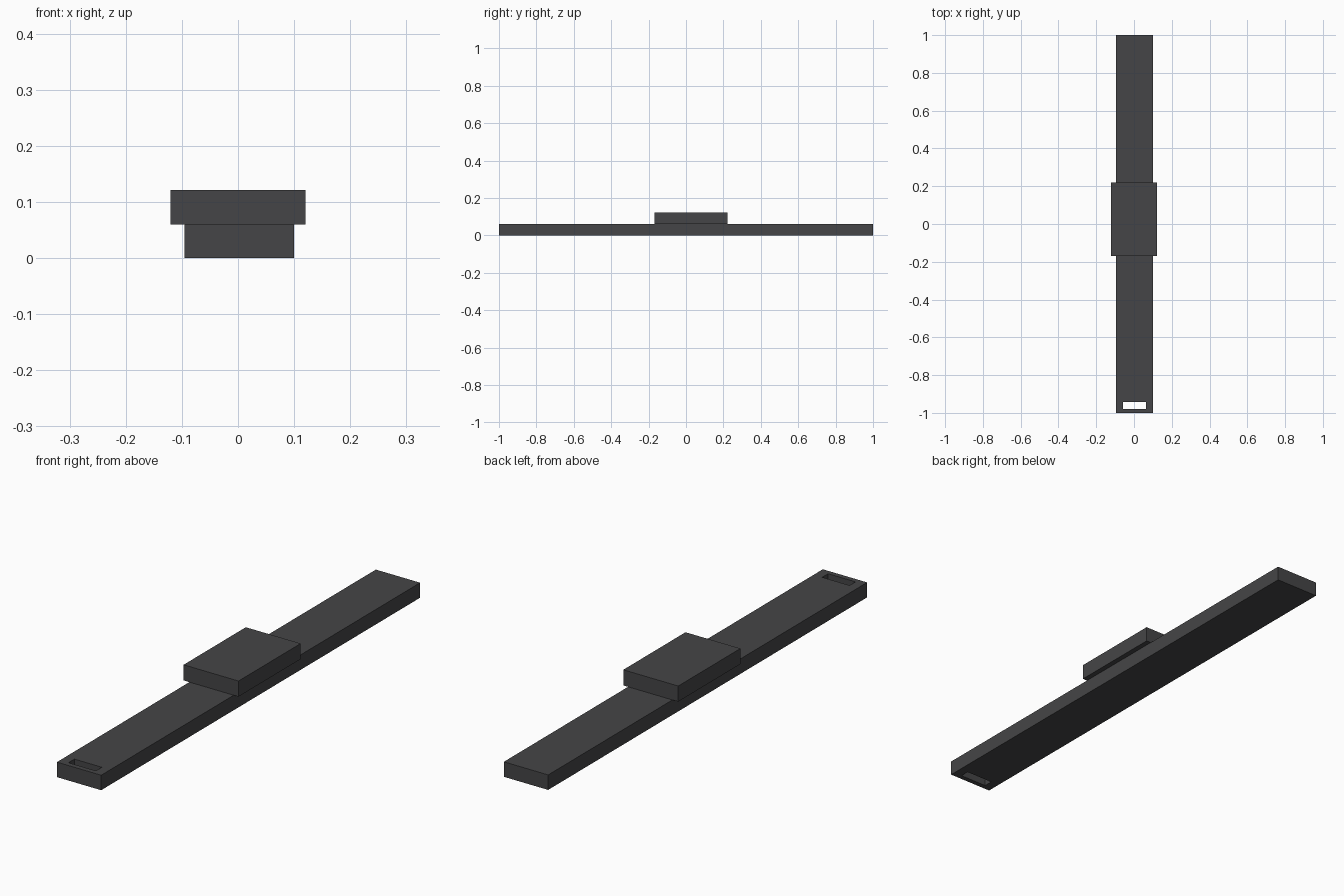
import bpy

if "Cube" in bpy.data.objects:
    bpy.data.objects.remove(bpy.data.objects["Cube"])

dark = bpy.data.materials.new("dark_grey")
dark.diffuse_color = (0.06, 0.06, 0.063, 1)
dark.use_nodes = True
dark.node_tree.nodes["Principled BSDF"].inputs["Base Color"].default_value = dark.diffuse_color


def box(name, x, y, z):
    """Axis-aligned box from (min, max) ranges."""
    bpy.ops.mesh.primitive_cube_add(size=1)
    ob = bpy.context.object
    ob.name = name
    ob.location = [(a + b) / 2 for a, b in (x, y, z)]
    ob.scale = [b - a for a, b in (x, y, z)]
    bpy.ops.object.transform_apply(location=True, rotation=False, scale=True)
    ob.data.materials.append(dark)
    return ob


# Long flat strap
strap = box("strap", (-0.095, 0.0995), (-1, 1), (0, 0.0595))

# Slot cut through the front end
slot = box("slot_cutter", (-0.058, 0.0625), (-0.98, -0.943), (-0.1, 0.2))
slot.hide_render = True
slot.hide_viewport = True
cut = strap.modifiers.new("slot", 'BOOLEAN')
cut.operation = 'DIFFERENCE'
cut.solver = 'EXACT'
cut.object = slot

# Wider block sitting on the strap
box("case", (-0.1205, 0.1205), (-0.169, 0.221), (0.0595, 0.1215))
